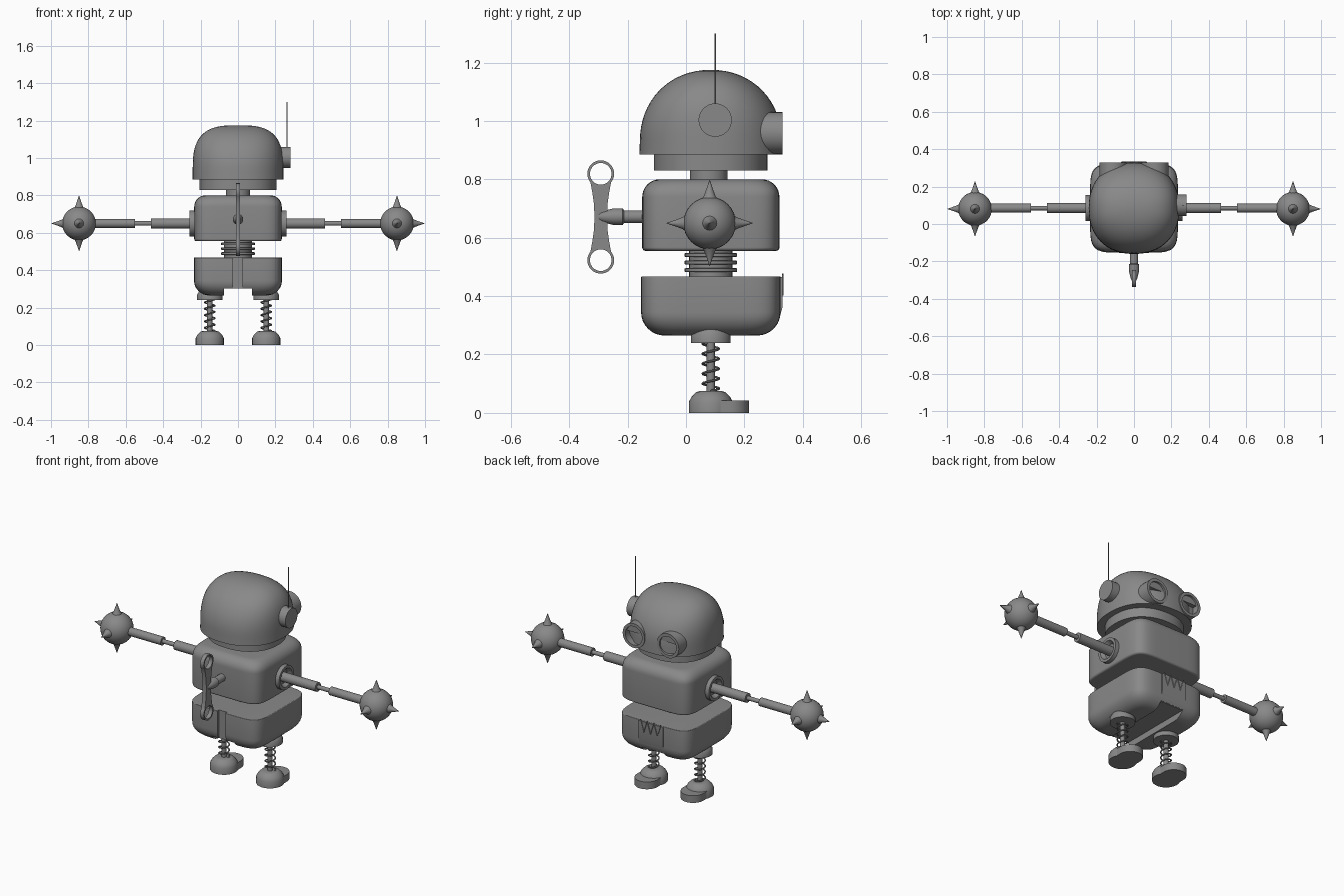
import bpy, bmesh
from math import sin, cos, pi, radians, copysign
from mathutils import Matrix, Vector

if "Cube" in bpy.data.objects:
    bpy.data.objects.remove(bpy.data.objects["Cube"])

CY = 0.085  # depth of the main body axis

# Dark grey metal for every part
METAL = bpy.data.materials.new('dark_metal')
METAL.diffuse_color = (0.25, 0.25, 0.25, 1)
METAL.use_nodes = True
METAL.node_tree.nodes["Principled BSDF"].inputs["Base Color"].default_value = METAL.diffuse_color


def activate(ob):
    bpy.ops.object.select_all(action='DESELECT')
    ob.select_set(True)
    bpy.context.view_layer.objects.active = ob


def smooth(ob, angle=35):
    activate(ob)
    bpy.ops.object.shade_smooth_by_angle(angle=radians(angle))


def finish(bm, name):
    bmesh.ops.recalc_face_normals(bm, faces=bm.faces)
    me = bpy.data.meshes.new(name)
    bm.to_mesh(me)
    bm.free()
    me.materials.append(METAL)
    ob = bpy.data.objects.new(name, me)
    bpy.context.collection.objects.link(ob)
    smooth(ob)
    return ob


def skin(bm, rings):
    """Join rings of equal point count and cap both ends."""
    loops = [[bm.verts.new(p) for p in r] for r in rings]
    n = len(loops[0])
    for a, b in zip(loops, loops[1:]):
        for i in range(n):
            j = (i + 1) % n
            bm.faces.new((a[i], a[j], b[j], b[i]))
    bm.faces.new(loops[0][::-1])
    bm.faces.new(loops[-1])


def lathe(name, profile, loc, axis=(0, 0, 1), seg=32):
    """Turn (radius, height) points around an axis through loc."""
    m = Matrix.Translation(loc) @ Vector(axis).to_track_quat('Z', 'Y').to_matrix().to_4x4()
    bm = bmesh.new()
    skin(bm, [[m @ Vector((r * cos(2 * pi * i / seg), r * sin(2 * pi * i / seg), h))
               for i in range(seg)] for r, h in profile])
    return finish(bm, name)


def loft(name, sections, p, n=64):
    """Stack superellipse sections given as (z, half x, half y)."""
    def pt(z, hx, hy, a):
        c, s = cos(a), sin(a)
        return (hx * copysign(abs(c) ** (2 / p), c), CY + hy * copysign(abs(s) ** (2 / p), s), z)
    bm = bmesh.new()
    skin(bm, [[pt(z, hx, hy, 2 * pi * i / n) for i in range(n)] for z, hx, hy in sections])
    return finish(bm, name)


def rounded_body(name, z0, z1, hx, hy, r0, r1):
    """Rounded box with its own edge radius at bottom and top."""
    q = [i * pi / 16 for i in range(9)]
    low = [(z0 + r0 - r0 * cos(a), hx - r0 * (1 - sin(a)), hy - r0 * (1 - sin(a))) for a in q]
    top = [(z1 - r1 + r1 * sin(a), hx - r1 * (1 - cos(a)), hy - r1 * (1 - cos(a))) for a in q]
    return loft(name, low + top, 6)


def box(name, lo, hi):
    bm = bmesh.new()
    bmesh.ops.create_cube(bm, size=1)
    for v in bm.verts:
        v.co = [(a + b) / 2 + c * (b - a) for a, b, c in zip(lo, hi, v.co)]
    return finish(bm, name)


def to_mesh(cu, name, matrix=None):
    cu.materials.append(METAL)
    ob = bpy.data.objects.new(name, cu)
    bpy.context.collection.objects.link(ob)
    if matrix:
        ob.matrix_world = matrix
    activate(ob)
    bpy.ops.object.convert(target='MESH')
    smooth(ob)
    return ob


def add_poly(cu, pts, closed=False):
    sp = cu.splines.new('POLY')
    sp.points.add(len(pts) - 1)
    for q, p in zip(sp.points, pts):
        q.co = (*p, 1)
    sp.use_cyclic_u = closed


def wire(name, pts, radius):
    cu = bpy.data.curves.new(name, 'CURVE')
    cu.dimensions = '3D'
    cu.bevel_depth, cu.bevel_resolution = radius, 2
    cu.use_fill_caps = True
    add_poly(cu, pts)
    return to_mesh(cu, name)


def cut(ob, cutter):
    mod = ob.modifiers.new('cut', 'BOOLEAN')
    mod.operation, mod.solver, mod.object = 'DIFFERENCE', 'EXACT', cutter
    activate(ob)
    bpy.ops.object.modifier_apply(modifier=mod.name)
    bpy.data.objects.remove(cutter)


# Head dome, collar and neck
dome = [(0.885, 0.242, 0.245), (0.93, 0.242, 0.243)]
for i in range(1, 17):
    t = min(sin(i / 16 * pi / 2), 0.9995)
    dome.append((0.93 + 0.245 * t, 0.242 * (1 - t ** 3) ** (1 / 3), 0.243 * (1 - t ** 2.1) ** (1 / 2.1)))
loft('head', dome, 2.25)
loft('head_collar', [(0.83, 0.205, 0.195), (0.886, 0.205, 0.195)], 2.25)
lathe('neck', [(0.065, 0.79), (0.065, 0.84)], (0, CY - 0.007, 0))

# Ear disc and antenna on one side
lathe('ear', [(0.057, 0.2), (0.057, 0.28)], (0, 0.1, 1.003), (1, 0, 0))
lathe('antenna', [(0.003, 1.04), (0.003, 1.3)], (0.262, 0.1, 0), seg=8)

# Eyes: open tubes with a lens and an upper lid
for s, side in ((-1, 'left'), (1, 'right')):
    c = (s * 0.112, 0, 0.958)
    lathe(side + '_eye', [(0.072, 0.18), (0.072, 0.33), (0.055, 0.33), (0.055, 0.29), (0.002, 0.296)],
          c, (0, 1, 0))
    arc = [(0.056 * cos(a), 0.056 * sin(a)) for a in [radians(15 + 150 * i / 16) for i in range(17)]]
    bm = bmesh.new()
    skin(bm, [[(c[0] + x, y, c[2] + z) for x, z in arc] for y in (0.28, 0.318)])
    finish(bm, side + '_eyelid')

# Torso, ribbed waist and pelvis
rounded_body('torso', 0.555, 0.80, 0.234, 0.235, 0.012, 0.06)
lathe('waist', [(0.074, 0.46), (0.074, 0.56)], (0, CY, 0))
for i, z in enumerate((0.489, 0.515, 0.541)):
    lathe(f'waist_ring_{i + 1}', [(0.086, z - 0.007), (0.09, z - 0.005), (0.09, z + 0.005), (0.086, z + 0.007)],
          (0, CY, 0))
pelvis = rounded_body('pelvis', 0.265, 0.468, 0.235, 0.239, 0.08, 0.004)
cut(pelvis, box('channel_cutter', (-0.075, -0.5, 0.2), (0.075, 0.6, 0.302)))
cut(pelvis, box('groove_cutter', (-0.028, -0.3, 0.29), (0.024, -0.138, 0.6)))
smooth(pelvis)

# Front panel with zigzag trim
bm = bmesh.new()
skin(bm, [[(x, y, z) for y, z in ((0.27, 0.305), (0.314, 0.305), (0.33, 0.36), (0.33, 0.466), (0.27, 0.466))]
          for x in (-0.08, 0.08)])
finish(bm, 'front_panel')
wire('zigzag', [(-0.066 + 0.022 * i, 0.331, 0.475 if i % 2 == 0 else 0.405) for i in range(7)], 0.003)

# Wind-up key: shaft and two-ring handle
lathe('key_shaft', [(0.022, 0.13), (0.022, 0.212), (0.028, 0.217), (0.028, 0.25), (0.018, 0.29), (0.008, 0.308)],
      (0, 0, 0.672), (0, -1, 0), 24)
half = [(0.046 * cos(a), 0.148 + 0.046 * sin(a), 0) for a in [radians(-40 + 10 * i) for i in range(27)]]
half += [(-0.029, 0.085, 0), (-0.024, 0.05, 0), (-0.021, 0, 0), (-0.024, -0.05, 0), (-0.029, -0.085, 0)]
cu = bpy.data.curves.new('key_handle', 'CURVE')
cu.dimensions, cu.fill_mode, cu.extrude = '2D', 'BOTH', 0.012
add_poly(cu, half + [(-x, -y, 0) for x, y, z in half], True)
for s in (-1, 1):
    add_poly(cu, [(0.037 * cos(i * pi / 16), s * 0.148 + 0.037 * sin(i * pi / 16), 0) for i in range(32)], True)
to_mesh(cu, 'key_handle', Matrix(((0, 0, 1, 0), (1, 0, 0, -0.292), (0, 1, 0, 0.671), (0, 0, 0, 1))))

for s, side in ((-1, 'left'), (1, 'right')):
    # Telescopic arm with shoulder cup and spiked ball
    o, ax = (0, CY, 0.65), (s, 0, 0)
    lathe(side + '_shoulder', [(0.07, 0.2), (0.07, 0.258), (0.054, 0.258), (0.04, 0.236), (0.002, 0.236)], o, ax)
    lathe(side + '_arm', [(0.027, 0.22), (0.027, 0.465), (0.012, 0.465), (0.012, 0.55),
                          (0.024, 0.55), (0.024, 0.78)], o, ax, 24)
    ball = Vector((s * 0.85, 0.081, 0.65))
    lathe(side + '_ball', [(max(0.09 * cos(a), 0.001), 0.09 * sin(a))
                           for a in [radians(-90 + 10 * i) for i in range(19)]], ball, ax)
    for i, d in enumerate(((s, 0, 0), (0, 1, 0), (0, -1, 0), (0, 0, 1), (0, 0, -1))):
        lathe(f'{side}_spike_{i + 1}', [(0.03, 0.078), (0.02, 0.093), (0.01, 0.12), (0.001, 0.147)], ball, d, 16)

    # Leg: hip socket, rod and coil spring
    leg = Vector((s * 0.151, CY, 0))
    lathe(side + '_hip', [(0.068, 0.24), (0.068, 0.268), (0.058, 0.285), (0.04, 0.3), (0.002, 0.306)], leg)
    lathe(side + '_leg_rod', [(0.014, 0.06), (0.014, 0.25)], leg, seg=16)
    wire(side + '_spring', [leg + Vector((0.028 * cos(i * pi / 8), 0.028 * sin(i * pi / 8), 0.075 + 0.17 * i / 80))
                            for i in range(81)], 0.004)

    # Foot: domed heel and flat rounded toe
    lathe(side + '_heel', [(0.075, 0), (0.075, 0.038), (0.066, 0.055), (0.05, 0.071), (0.038, 0.075)], leg)
    toe = [(0.067 * cos(a), 0.149 + 0.067 * sin(a)) for a in [pi * i / 16 for i in range(17)]]
    toe += [(-0.067, 0.1), (0.067, 0.1)]
    bm = bmesh.new()
    skin(bm, [[(leg.x + x, y, z) for x, y in toe] for z in (0, 0.043)])
    finish(bm, side + '_toe')
